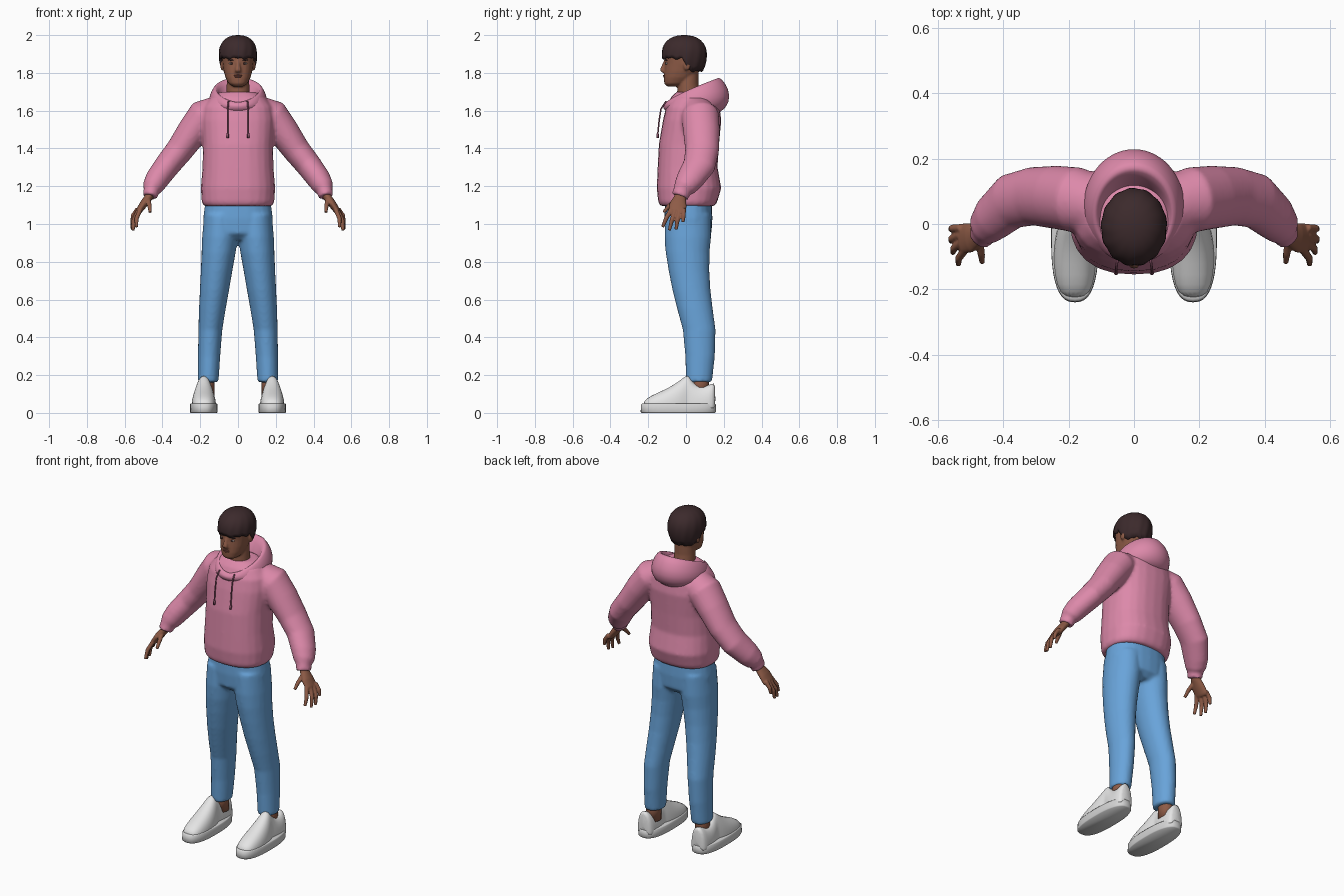
import bpy, bmesh
from math import sin, cos, pi
from mathutils import Vector, Matrix

if "Cube" in bpy.data.objects:
    bpy.data.objects.remove(bpy.data.objects["Cube"])


def material(name, r, g, b):
    m = bpy.data.materials.new(name)
    m.use_nodes = True
    m.diffuse_color = (r, g, b, 1)
    bsdf = next(n for n in m.node_tree.nodes if n.type == 'BSDF_PRINCIPLED')
    bsdf.inputs["Base Color"].default_value = (r, g, b, 1)
    bsdf.inputs["Roughness"].default_value = 0.8
    return m


PINK = material("pink fleece", .72, .25, .40)
CORD = material("dark pink cord", .27, .09, .15)
BLUE = material("blue denim", .14, .37, .70)
SKIN = material("brown skin", .27, .105, .062)
LIPS = material("lip brown", .20, .065, .05)
HAIR = material("dark brown hair", .045, .023, .025)
EYE = material("eye white", .55, .50, .47)
WHITE = material("white leather", .78, .78, .78)
SOLE = material("pale grey sole", .66, .66, .66)


def skin_rings(bm, rings, loop=False):
    """Bridge rings of points; cap both ends unless they form a loop."""
    vs = [[bm.verts.new(p) for p in r] for r in rings]
    n = len(vs[0])
    pairs = list(zip(vs, vs[1:])) + ([(vs[-1], vs[0])] if loop else [])
    faces = [bm.faces.new((a[i], a[(i + 1) % n], b[(i + 1) % n], b[i]))
             for a, b in pairs for i in range(n)]
    if not loop:
        faces += [bm.faces.new(vs[0]), bm.faces.new(vs[-1])]
    bmesh.ops.recalc_face_normals(bm, faces=faces)


def power(v, e):
    return (abs(v) ** e) * (1 if v >= 0 else -1)


def tube(bm, stations, side=1, flat=False, square=2, n=24):
    """Sweep an oval along stations of (x, y, z, depth radius, width radius)."""
    pts = [Vector((s[0] * side, s[1], s[2])) for s in stations]
    rings = []
    for i, (p, s) in enumerate(zip(pts, stations)):
        t = pts[min(i + 1, len(pts) - 1)] - pts[max(i - 1, 0)]
        t = Vector((0, 0, 1)) if flat else t.normalized()
        ref = Vector((0, 1, 0)) if abs(t.y) < .9 else Vector((1, 0, 0))
        u = (ref - t * ref.dot(t)).normalized()
        v = t.cross(u)
        rings.append([p + u * s[3] * power(cos(2 * pi * k / n), 2 / square)
                      + v * s[4] * power(sin(2 * pi * k / n), 2 / square)
                      for k in range(n)])
    skin_rings(bm, rings)


def slab(z, x0, x1, y0, y1):
    """Horizontal oval station from its extents."""
    return ((x0 + x1) / 2, (y0 + y1) / 2, z, (y1 - y0) / 2, (x1 - x0) / 2)


def blob(bm, x, y, z, rx, ry, rz):
    bmesh.ops.create_uvsphere(bm, u_segments=20, v_segments=12, radius=1,
                              matrix=Matrix.Translation((x, y, z)) @ Matrix.Diagonal((rx, ry, rz, 1)))


def finish(name, bm, mat, voxel=0, relax=0, subdiv=0):
    me = bpy.data.meshes.new(name)
    bm.to_mesh(me)
    bm.free()
    me.materials.append(mat)
    me.polygons.foreach_set("use_smooth", [True] * len(me.polygons))
    ob = bpy.data.objects.new(name, me)
    bpy.context.collection.objects.link(ob)
    if voxel:
        m = ob.modifiers.new("Fuse", 'REMESH')
        m.mode, m.voxel_size, m.use_smooth_shade = 'VOXEL', voxel, True
    if relax:
        m = ob.modifiers.new("Relax", 'SMOOTH')
        m.factor, m.iterations = .5, relax
    if subdiv:
        m = ob.modifiers.new("Subdivide", 'SUBSURF')
        m.levels = m.render_levels = subdiv
    return ob


# Hoodie body with both sleeves fused
bm = bmesh.new()
tube(bm, [slab(z, -w, w, f, b) for z, w, f, b in (
    (1.095, .18, -.135, .15), (1.115, .192, -.147, .165), (1.19, .197, -.155, .187),
    (1.3, .188, -.15, .167), (1.42, .186, -.144, .175), (1.55, .195, -.122, .187),
    (1.62, .185, -.105, .178), (1.67, .145, -.08, .14), (1.7, .09, -.05, .1))],
    flat=True, square=2.4)
SLEEVE = ((.12, .06, 1.59, .09, .085), (.18, .075, 1.57, .1, .092), (.24, .082, 1.49, .097, .083),
          (.31, .085, 1.39, .09, .073), (.375, .07, 1.31, .086, .068), (.43, .02, 1.235, .073, .063),
          (.452, -.008, 1.195, .06, .055), (.458, -.02, 1.178, .047, .042),
          (.466, -.032, 1.145, .046, .04))
for s in (1, -1):
    tube(bm, SLEEVE, s)
finish("hoodie_body", bm, PINK, .01, 4)

# Hood lying open around the neck: each ring is (width, front y, back y, front z, back z)
bm = bmesh.new()
rings = []
for w, yf, yb, zf, zb in ((.08, -.06, .09, 1.61, 1.64), (.108, -.095, .15, 1.645, 1.755),
                          (.122, -.108, .172, 1.645, 1.785), (.142, -.12, .208, 1.632, 1.75),
                          (.16, -.125, .24, 1.625, 1.68), (.15, -.118, .215, 1.6, 1.61),
                          (.1, -.07, .15, 1.58, 1.57)):
    ring = []
    for k in range(28):
        a = 2 * pi * k / 28
        t = (1 - cos(a)) / 2
        ring.append((w * sin(a), yf + (yb - yf) * t, zf + (zb - zf) * t ** .8))
    rings.append(ring)
skin_rings(bm, rings, loop=True)
finish("hood", bm, PINK, subdiv=1)

# Drawstrings with knotted ends
bm = bmesh.new()
for s in (1, -1):
    tube(bm, [(.05, -.105, 1.65, .004, .004), (.054, -.132, 1.61, .004, .004),
              (.055, -.142, 1.55, .004, .004), (.055, -.149, 1.48, .004, .004),
              (.055, -.15, 1.475, .007, .007), (.055, -.15, 1.455, .006, .006)], s, n=8)
finish("drawstrings", bm, CORD)

# Trousers: hips and two legs fused
bm = bmesh.new()
tube(bm, [slab(z, -w, w, f, b) for z, w, f, b in (
    (1.14, .17, -.11, .135), (1.03, .185, -.115, .14), (.95, .182, -.11, .135),
    (.915, .12, -.07, .1))], flat=True, square=2.3)
for s in (1, -1):
    tube(bm, [slab(*v) for v in (
        (1.05, .005, .18, -.11, .13), (.93, 0, .19, -.114, .133), (.85, .012, .193, -.108, .125),
        (.75, .03, .197, -.092, .124), (.65, .047, .202, -.072, .13), (.55, .065, .207, -.047, .142),
        (.44, .083, .21, -.017, .157), (.3, .094, .212, -.004, .153), (.162, .103, .212, 0, .138))],
        s, flat=True)
finish("trousers", bm, BLUE, .01, 4)

# Head, neck, nose and ears fused
bm = bmesh.new()
tube(bm, [slab(z, -w, w, f, b) for z, w, f, b in (
    (1.728, .026, -.1, -.03), (1.743, .05, -.115, 0), (1.775, .066, -.117, .04),
    (1.81, .076, -.115, .07), (1.85, .082, -.112, .09), (1.89, .085, -.116, .095),
    (1.94, .078, -.105, .09), (1.975, .05, -.07, .06))], flat=True, square=2.3)
tube(bm, [slab(z, -w, w, f, b) for z, w, f, b in (
    (1.6, .075, -.06, .09), (1.68, .062, -.048, .075), (1.74, .06, -.045, .066),
    (1.8, .058, -.04, .066))], flat=True)
tube(bm, [(0, -.108, 1.868, .008, .009), (0, -.117, 1.84, .012, .011), (0, -.127, 1.815, .012, .017),
          (0, -.118, 1.803, .011, .018)], flat=True, n=12)
for s in (1, -1):
    blob(bm, s * .084, .005, 1.842, .01, .02, .03)
finish("head", bm, SKIN, .006, 3)

# Facial features
for name, mat, parts in (
        ("eyeballs", EYE, [(s * .034, -.101, 1.85, .013, .008, .006) for s in (1, -1)]),
        ("irises", HAIR, [(s * .034, -.106, 1.85, .006, .005, .0058) for s in (1, -1)]),
        ("eyebrows", HAIR, [(s * .035, -.104, 1.868, .019, .008, .004) for s in (1, -1)]),
        ("lips", LIPS, [(0, -.112, z, w, .009, .005) for z, w in ((1.786, .023), (1.779, .019))])):
    bm = bmesh.new()
    for p in parts:
        blob(bm, *p)
    finish(name, bm, mat)

# Hair cap: fringe in front, longer at the nape, broken into soft locks
bm = bmesh.new()
N, ROWS = 64, 10
rings = []
for j in range(ROWS + 2):
    ring = []
    for k in range(N):
        a = 2 * pi * k / N
        front = min(1, max(0, (cos(a) + .25) / .35))
        low = 1.81 + .067 * front + .007 * sin(11 * a + .7) * sin(4 * a)
        q = min(j / ROWS, 1)
        z = 2.0 - (2.0 - low) * (.002 + .998 * q ** 1.6)
        h = (z - 1.895) / .105
        r = max(0, 1 - abs(h) ** 2.3) ** (1 / 2.3) if h > 0 else 1 - .28 * h * h
        r *= 1 + .018 * sin(13 * a + 5 * q) * q
        if j > ROWS:
            r, z = r * .72, z + .012
        ring.append((.101 * r * sin(a), -.009 - .119 * r * cos(a), z))
    rings.append(ring)
skin_rings(bm, rings)
finish("hair", bm, HAIR)

# Hands: palm, four fingers and a thumb fused
FINGERS = (((.518, -.08, 1.075), (.537, -.105, 1.03), (.538, -.124, .983)),
           ((.528, -.057, 1.07), (.552, -.075, 1.02), (.555, -.088, .966)),
           ((.532, -.034, 1.07), (.558, -.045, 1.02), (.56, -.053, .97)),
           ((.53, -.012, 1.08), (.556, -.013, 1.045), (.562, -.016, 1.01)),
           ((.475, -.05, 1.13), (.468, -.09, 1.095), (.465, -.118, 1.062)))
for s, side in ((1, "left"), (-1, "right")):
    bm = bmesh.new()
    tube(bm, [(.455, -.022, 1.18, .03, .025), (.474, -.032, 1.14, .032, .022),
              (.5, -.042, 1.105, .045, .021), (.524, -.045, 1.07, .047, .017),
              (.53, -.046, 1.058, .038, .011)], s)
    for path in FINGERS:
        tube(bm, [(*p, r, r) for p, r in zip(path, (.0125, .0118, .0085))], s, n=12)
    finish(side + "_hand", bm, SKIN, .0045, 2)

# Shoes: domed upper with a raised tongue and heel, flat sole, bare ankle
UPPER = ((-.228, .06, .035), (-.19, .09, .058), (-.12, .12, .067), (-.06, .152, .064),
         (-.015, .187, .055), (.008, .203, .045), (.025, .185, .048), (.05, .148, .053),
         (.1, .137, .054), (.14, .16, .05), (.156, .158, .034))
for s, side in ((1, "left"), (-1, "right")):
    bm = bmesh.new()
    skin_rings(bm, [[(s * (.181 + w * power(cos(2 * pi * k / 20), .85)), y,
                      .035 + (top - .035) * max(0, sin(2 * pi * k / 20)) ** .9 - .01 * (k > 10))
                     for k in range(20)] for y, top, w in UPPER])
    finish(side + "_shoe", bm, WHITE, subdiv=1)
    bm = bmesh.new()
    tube(bm, [(.181, -.04, z, .2 * f, .073 * f) for z, f in (
        (0, .97), (.006, 1), (.045, .99), (.05, .95))], s, flat=True, square=2.6, n=40)
    finish(side + "_sole", bm, SOLE)
    bm = bmesh.new()
    tube(bm, [(.165, .075, z, .046, .04) for z in (.09, .15, .24)], s, flat=True)
    finish(side + "_ankle", bm, SKIN)
